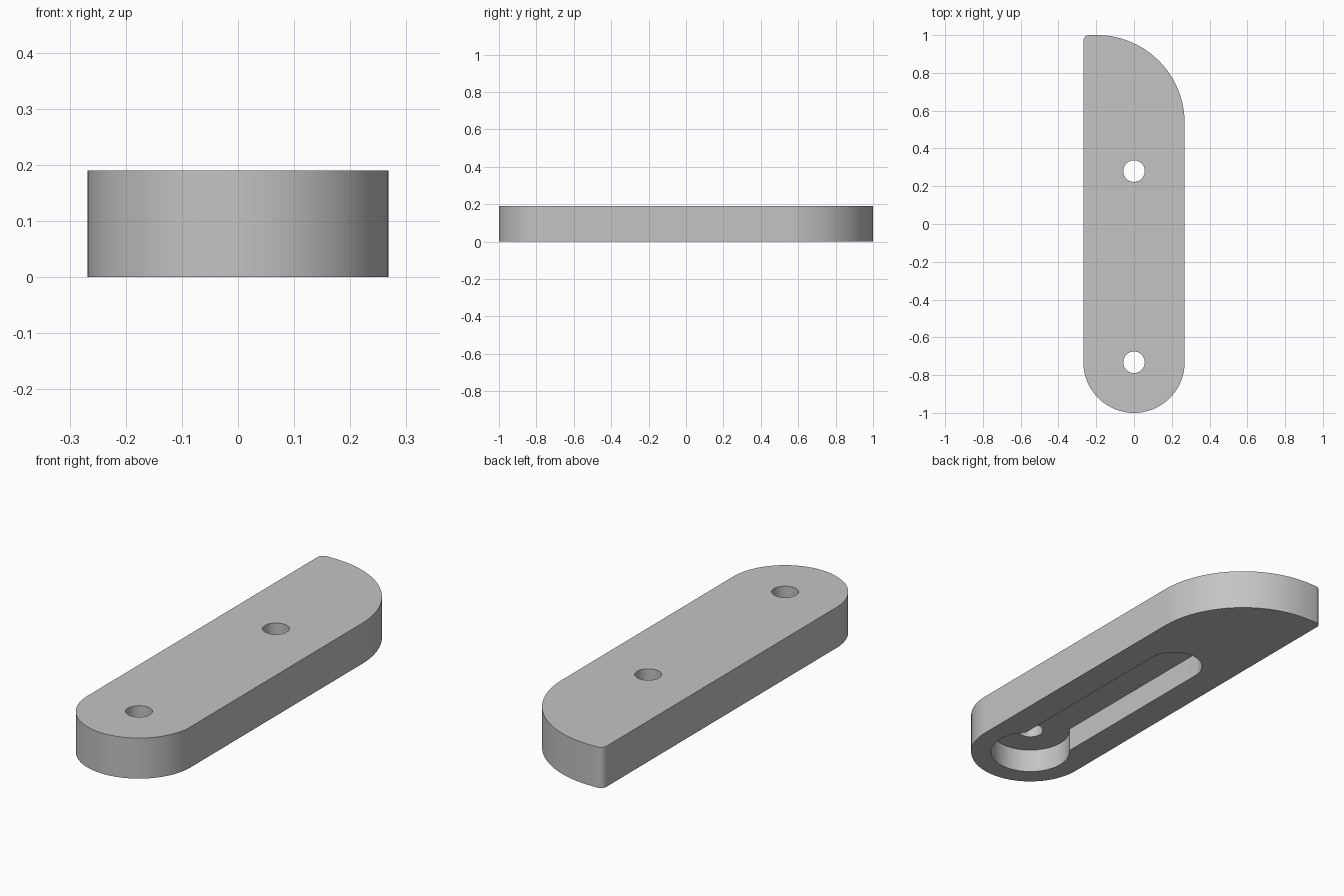
import bpy
import bmesh
from math import radians, asin, degrees, cos, sin

if "Cube" in bpy.data.objects:
    bpy.data.objects.remove(bpy.data.objects["Cube"], do_unlink=True)

HALF_W, HEIGHT = 0.268, 0.19
HOLE_R, HOLE_YS = 0.057, (-0.732, 0.28)
RECESS_DEPTH, POCKET_R, SLOT_R = 0.112, 0.178, 0.128
NOSE_R, CORNER_R = 0.465, 0.03

grey = bpy.data.materials.new("plain grey")
grey.use_nodes = True
colour = (0.55, 0.55, 0.55, 1)
grey.diffuse_color = colour
grey.node_tree.nodes["Principled BSDF"].inputs["Base Color"].default_value = colour


def arc(x, y, r, start, end, steps):
    """Points along a circular arc, angles in degrees."""
    angles = [radians(start + (end - start) * i / steps) for i in range(steps + 1)]
    return [(x + r * cos(a), y + r * sin(a)) for a in angles]


def prism(name, outline, z0, z1):
    """Extrude a closed outline from z0 up to z1."""
    bm = bmesh.new()
    face = bm.faces.new([bm.verts.new((x, y, z0)) for x, y in outline])
    top = bmesh.ops.extrude_face_region(bm, geom=[face])["geom"]
    moved = [v for v in top if isinstance(v, bmesh.types.BMVert)]
    bmesh.ops.translate(bm, verts=moved, vec=(0, 0, z1 - z0))
    bmesh.ops.recalc_face_normals(bm, faces=bm.faces)
    mesh = bpy.data.meshes.new(name)
    bm.to_mesh(mesh)
    bm.free()
    mesh.materials.append(grey)
    obj = bpy.data.objects.new(name, mesh)
    bpy.context.collection.objects.link(obj)
    return obj


# Bar: round front end, swept rear nose, small rounded rear corner
outline = (arc(0, HOLE_YS[0], HALF_W, 180, 360, 48)
           + arc(HALF_W - NOSE_R, 1 - NOSE_R, NOSE_R, 0, 90, 40)
           + arc(CORNER_R - HALF_W, 1 - CORNER_R, CORNER_R, 90, 180, 8))
bar = prism("mounting_bar", outline, 0, HEIGHT)

# Keyhole recess underneath: round pocket running into a slot
neck = degrees(asin(SLOT_R / POCKET_R))
keyhole = (arc(0, HOLE_YS[0], POCKET_R, 90 + neck, 450 - neck, 48)
           + arc(0, HOLE_YS[1], SLOT_R, 0, 180, 32))
cutters = [prism("keyhole_cutter", keyhole, -0.1, RECESS_DEPTH)]

# Screw holes through the bar
for y in HOLE_YS:
    cutters.append(prism("hole_cutter", arc(0, y, HOLE_R, 0, 360, 40)[:-1], -0.2, 0.4))

bpy.context.view_layer.objects.active = bar
bar.select_set(True)
for cutter in cutters:
    cutter.hide_render = True
    cut = bar.modifiers.new("cut", "BOOLEAN")
    cut.operation = "DIFFERENCE"
    cut.solver = "EXACT"
    cut.object = cutter
    bpy.ops.object.modifier_apply(modifier=cut.name)
    bpy.data.objects.remove(cutter, do_unlink=True)

bpy.ops.object.shade_smooth_by_angle(angle=radians(30))
